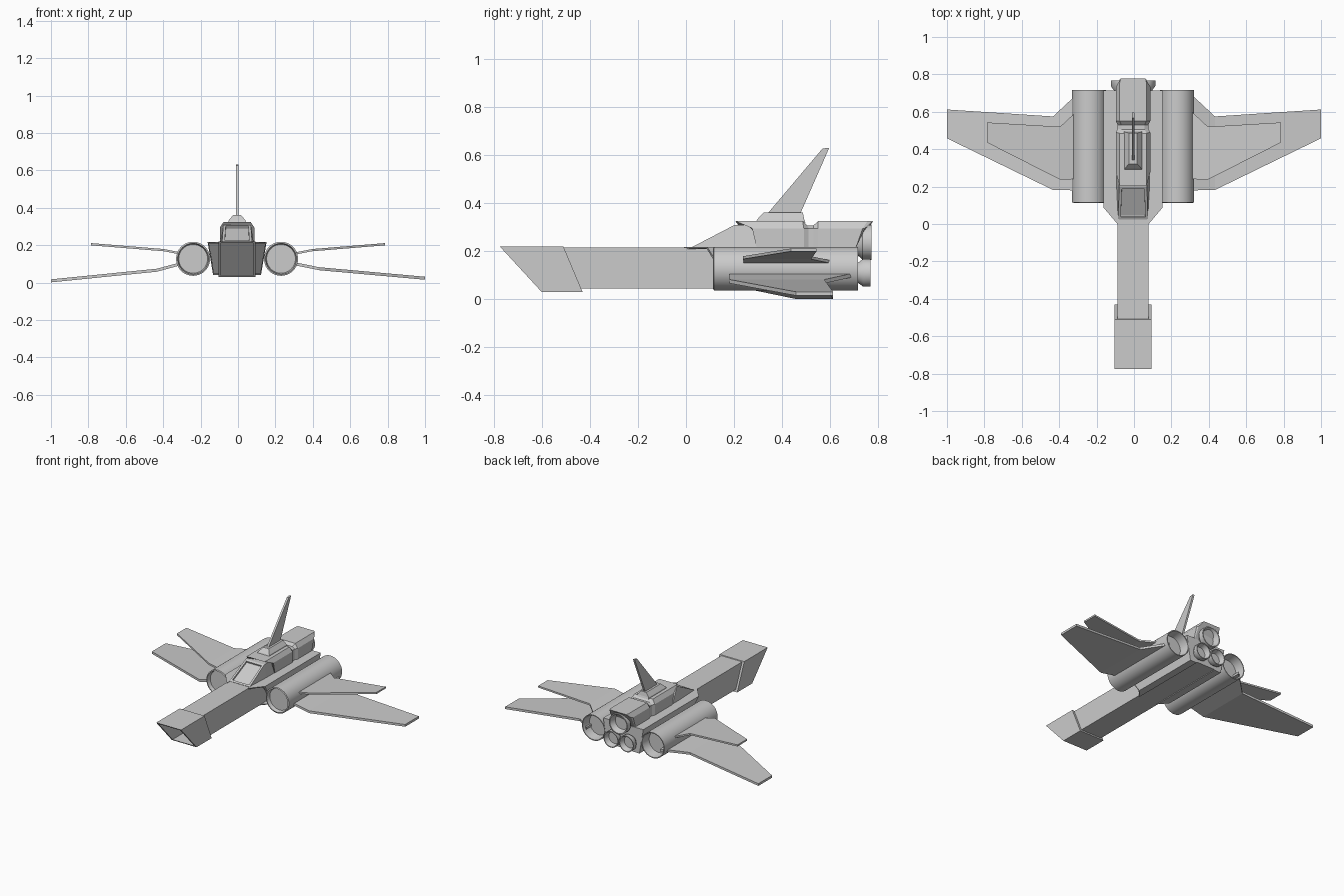
import bpy, bmesh, math
from mathutils import Vector

if "Cube" in bpy.data.objects:
    bpy.data.objects.remove(bpy.data.objects["Cube"])

CX = -0.005  # fuselage centre line


def finish(name, bm):
    bmesh.ops.recalc_face_normals(bm, faces=bm.faces)
    me = bpy.data.meshes.new(name)
    bm.to_mesh(me)
    bm.free()
    ob = bpy.data.objects.new(name, me)
    bpy.context.collection.objects.link(ob)
    return ob


def loft(name, rings, recess=None):
    """Skin closed rings. recess = (face, rim, offset); faces: sides, first cap, last cap."""
    bm = bmesh.new()
    vs = [[bm.verts.new(p) for p in r] for r in rings]
    n = len(rings[0])
    faces = []
    for a, b in zip(vs, vs[1:]):
        for i in range(n):
            j = (i + 1) % n
            faces.append(bm.faces.new((a[i], a[j], b[j], b[i])))
    faces.append(bm.faces.new(vs[0]))
    faces.append(bm.faces.new(vs[-1]))
    bmesh.ops.recalc_face_normals(bm, faces=bm.faces)
    if recess:
        f = faces[recess[0]]
        rim, off = recess[1], Vector(recess[2])
        bmesh.ops.inset_individual(bm, faces=[f], thickness=rim, use_even_offset=True)
        inner = bmesh.ops.inset_individual(bm, faces=[f], thickness=0.0005, use_even_offset=True)
        bmesh.ops.translate(bm, verts=list(f.verts), vec=off)
    return finish(name, bm)


def slab(name, yz, half, x=CX):
    """Side profile extruded across x."""
    return [[(x + s * half, y, z) for y, z in yz] for s in (-1, 1)]


def lathe(name, x, z, prof, seg=32):
    """Turn an (r, y) profile about an axis along y."""
    bm = bmesh.new()
    pts = [bm.verts.new((x + r, y, z)) for r, y in prof]
    edges = [bm.edges.new(e) for e in zip(pts, pts[1:])]
    bmesh.ops.spin(bm, geom=pts + edges, cent=(x, 0, z), axis=(0, 1, 0),
                   angle=2 * math.pi, steps=seg)
    bmesh.ops.remove_doubles(bm, verts=bm.verts, dist=1e-5)
    ob = finish(name, bm)
    bpy.ops.object.select_all(action='DESELECT')
    ob.select_set(True)
    bpy.context.view_layer.objects.active = ob
    bpy.ops.object.shade_smooth_by_angle(angle=math.radians(35))
    return ob


def box_ring(y0, y1, w0, z0, w1, z1):
    """Four corners: bottom at y0, top at y1."""
    return [(CX - w0, y0, z0), (CX + w0, y0, z0), (CX + w1, y1, z1), (CX - w1, y1, z1)]


# hollow raked nose and long neck that runs through to the tail
loft("nose_intake", [box_ring(-0.60, -0.775, 0.098, 0.03, 0.098, 0.22),
                     box_ring(-0.43, -0.51, 0.098, 0.03, 0.098, 0.22)],
     (4, 0.012, (0, 0.14, 0)))
loft("neck", [box_ring(-0.44, -0.54, 0.083, 0.045, 0.083, 0.215),
              box_ring(0.715, 0.715, 0.083, 0.045, 0.083, 0.215)])

for s, side in ((1, "right"), (-1, "left")):
    # side ducts with raked, hollow intakes
    def duct(ys):
        xz = [(0.075, 0.218), (0.158, 0.218), (0.128, 0.04), (0.075, 0.04)]
        return [(CX + s * x, y, z) for (x, z), y in zip(xz, ys)]
    loft(side + "_duct", [duct((-0.01, 0.088, 0.2, 0.14)), duct((0.715,) * 4)],
         (4, 0.009, (0, 0.12, 0)))

    # main engine barrel, recessed at both ends
    lathe(side + "_engine", CX + s * 0.235, 0.127,
          [(0, 0.14), (0.077, 0.14), (0.083, 0.113), (0.091, 0.116), (0.091, 0.716),
           (0.085, 0.716), (0.076, 0.65), (0, 0.65)], 40)

    # small lower nozzle
    lathe(side + "_nozzle", CX + s * 0.061, 0.11,
          [(0.038, 0.70), (0.042, 0.715), (0.058, 0.738), (0.058, 0.768),
           (0.052, 0.768), (0.042, 0.73), (0, 0.73)])

    # cranked wings: stations are (x, leading y, trailing y, z)
    def wing(name, stations, t):
        loft(name, [[(s * x, a, z - t), (s * x, b, z - t), (s * x, b, z + t), (s * x, a, z + t)]
                    for x, a, b, z in stations])
    wing(side + "_lower_wing", [(0.29, 0.18, 0.71, 0.103), (0.315, 0.18, 0.685, 0.098),
                                (0.433, 0.182, 0.575, 0.07 + s * 0.004),
                                (1.0, 0.458, 0.612, 0.016 + s * 0.007)], 0.008)
    wing(side + "_upper_wing", [(0.29, 0.24, 0.62, 0.15), (0.315, 0.24, 0.595, 0.157),
                                (0.395, 0.237, 0.52, 0.173),
                                (0.787, 0.436, 0.543, 0.205)], 0.006)

# upper central nozzle
lathe("upper_nozzle", CX, 0.237,
      [(0.05, 0.69), (0.055, 0.715), (0.073, 0.735), (0.073, 0.772),
       (0.066, 0.772), (0.052, 0.73), (0, 0.73)])

# wedge canopy with sunken windscreen
loft("canopy", [box_ring(0.025, 0.025, 0.08, 0.205, 0.08, 0.217),
                box_ring(0.2, 0.2, 0.09, 0.205, 0.074, 0.308),
                box_ring(0.32, 0.32, 0.09, 0.205, 0.074, 0.308)],
     (2, 0.014, (0, 0.004, -0.01)))


# dorsal housing: overhanging brow, waist notch and raked tail
def hump(ys, w, top):
    prof = [(w, 0.21), (w, 0.295), (w - 0.02, top)]
    half = [(x, y, z) for (x, z), y in zip(prof, ys)]
    return [(CX + x, y, z) for x, y, z in half] + [(CX - x, y, z) for x, y, z in half[::-1]]


loft("dorsal_housing", [hump((0.295, 0.275, 0.205), 0.092, 0.325),
                        hump((0.49, 0.49, 0.485), 0.092, 0.325),
                        hump((0.51, 0.51, 0.505), 0.082, 0.307),
                        hump((0.53, 0.53, 0.53), 0.082, 0.307),
                        hump((0.55, 0.55, 0.55), 0.092, 0.325),
                        hump((0.705, 0.735, 0.755), 0.092, 0.325),
                        hump((0.705, 0.745, 0.778), 0.085, 0.325)])

# fin pedestal and swept fin
loft("fin_base", [[(CX - w, a, z), (CX + w, a, z), (CX + w, b, z), (CX - w, b, z)]
                  for w, a, b, z in ((0.048, 0.29, 0.497, 0.32), (0.045, 0.296, 0.492, 0.332),
                                     (0.022, 0.322, 0.486, 0.36))])
loft("tail_fin", slab("fin", [(0.338, 0.355), (0.475, 0.355), (0.585, 0.605),
                              (0.595, 0.63), (0.568, 0.627)], 0.007))
